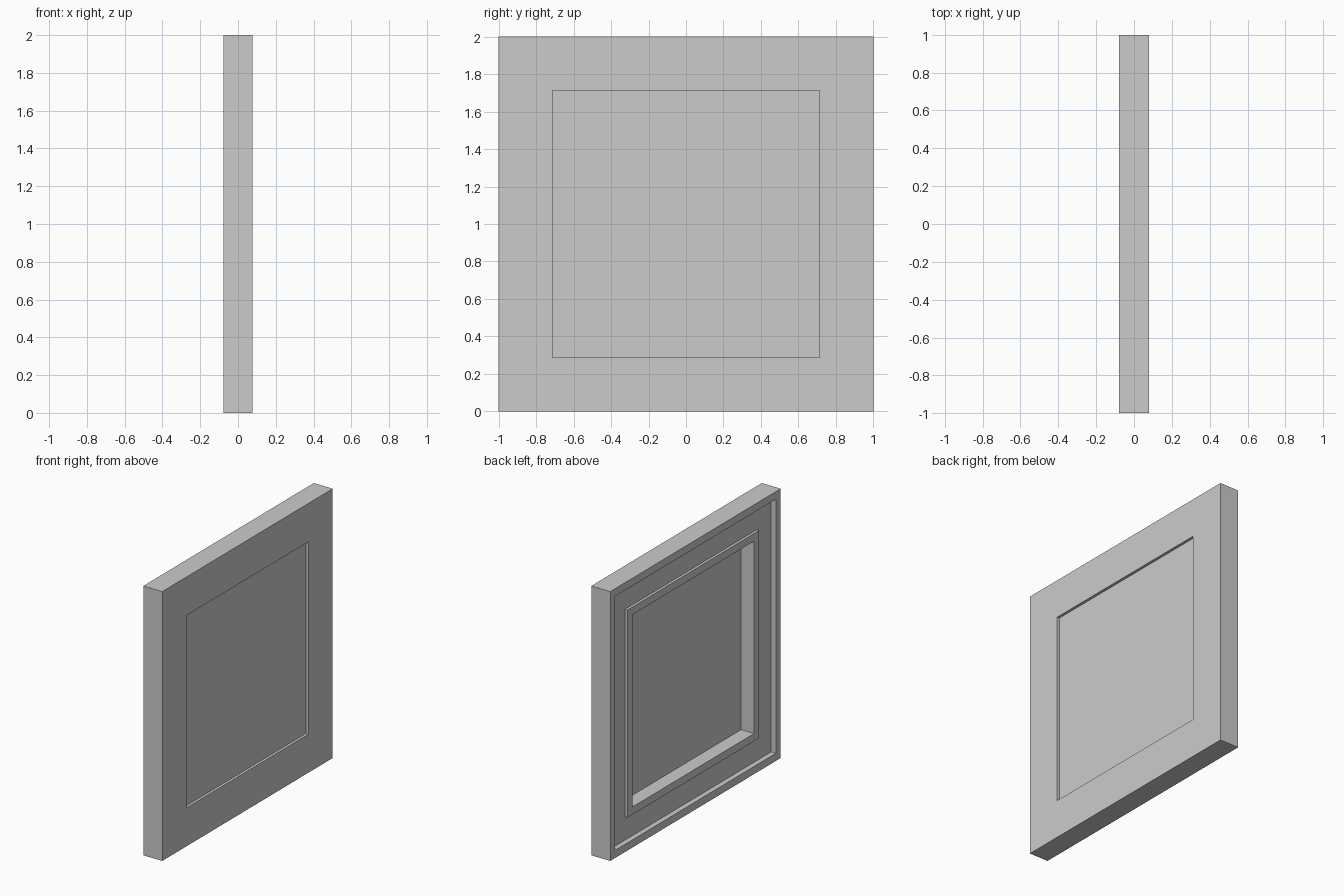
import bpy, bmesh

if "Cube" in bpy.data.objects:
    bpy.data.objects.remove(bpy.data.objects["Cube"])

HALF = 0.078      # half thickness of the frame
OPENING = 0.714   # half size of the opening


def finish(name, bm):
    bmesh.ops.recalc_face_normals(bm, faces=bm.faces)
    mesh = bpy.data.meshes.new(name)
    bm.to_mesh(mesh)
    bm.free()
    obj = bpy.data.objects.new(name, mesh)
    bpy.context.collection.objects.link(obj)
    obj.location.z = 1.0
    return obj


def square_sweep(name, profile):
    """Carry a closed (half size, x) profile around a square, mitred at the corners."""
    bm = bmesh.new()
    corners = [(-1, -1), (1, -1), (1, 1), (-1, 1)]
    rings = [[bm.verts.new((x, sy * r, sz * r)) for r, x in profile]
             for sy, sz in corners]
    n = len(profile)
    for i in range(4):
        a, b = rings[i], rings[(i + 1) % 4]
        for j in range(n):
            k = (j + 1) % n
            bm.faces.new((a[j], b[j], b[k], a[k]))
    return finish(name, bm)


# Frame: flat on +x, outer rim, sunken channel and inner lip on -x
square_sweep("frame", [
    (1.0, HALF), (1.0, -HALF),
    (0.943, -HALF), (0.943, -0.039),
    (0.771, -0.039), (0.771, -0.059),
    (OPENING, -0.059), (OPENING, HALF),
])

# Thin panel filling the opening, set just behind the flat side
bm = bmesh.new()
bmesh.ops.create_cube(bm, size=1.0)
bmesh.ops.scale(bm, vec=(0.01, 2 * OPENING, 2 * OPENING), verts=bm.verts)
bmesh.ops.translate(bm, vec=(0.053, 0, 0), verts=bm.verts)
finish("panel", bm)
